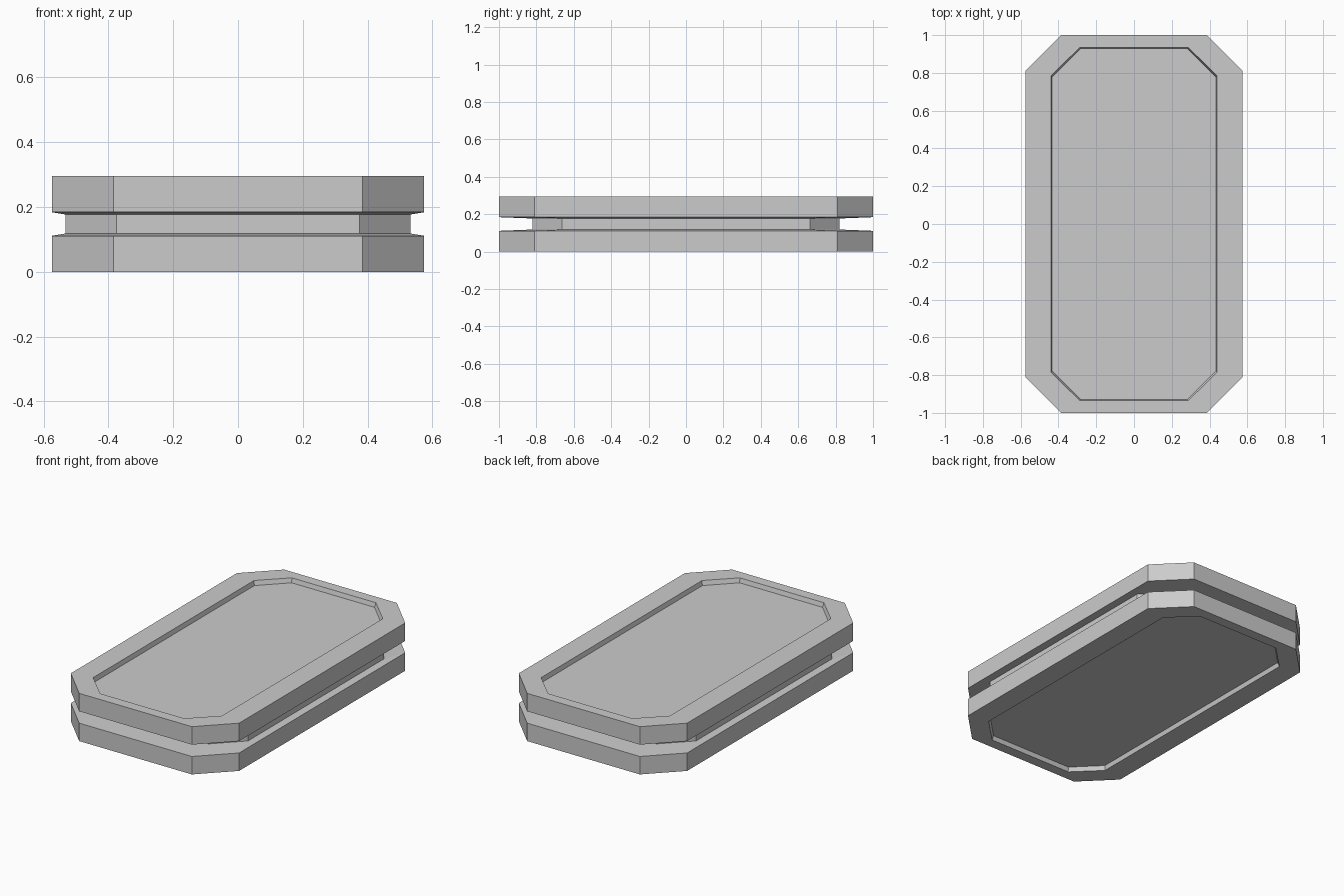
import bpy
import bmesh

cube = bpy.data.objects.get("Cube")
if cube:
    bpy.data.objects.remove(cube, do_unlink=True)

GREY = (0.6, 0.6, 0.6, 1.0)
grey = bpy.data.materials.new("light grey")
grey.use_nodes = True
grey.diffuse_color = GREY
grey.node_tree.nodes["Principled BSDF"].inputs["Base Color"].default_value = GREY

HEIGHT = 0.295


def octagon(x, y, cut_x, cut_y, z):
    """Corner points of a rectangle with its corners cut off."""
    return [(x, -cut_y, z), (x, cut_y, z), (cut_x, y, z), (-cut_x, y, z),
            (-x, cut_y, z), (-x, -cut_y, z), (-cut_x, -y, z), (cut_x, -y, z)]


def loft(name, rings, cap_first=True, cap_last=True):
    """Join stacked octagons into one flat-shaded part."""
    bm = bmesh.new()
    loops = [[bm.verts.new(p) for p in octagon(*ring)] for ring in rings]
    for a, b in zip(loops, loops[1:]):
        for i in range(len(a)):
            j = (i + 1) % len(a)
            bm.faces.new((a[i], a[j], b[j], b[i]))
    if cap_first:
        bm.faces.new(loops[0])
    if cap_last:
        bm.faces.new(loops[-1])
    bmesh.ops.recalc_face_normals(bm, faces=bm.faces)
    mesh = bpy.data.meshes.new(name)
    bm.to_mesh(mesh)
    bm.free()
    mesh.materials.append(grey)
    obj = bpy.data.objects.new(name, mesh)
    bpy.context.collection.objects.link(obj)
    return obj


# Slab outline: recessed floor, recess rim, outer walls, sloped inner face
slab = [
    (0.433, 0.928, 0.283, 0.778, HEIGHT - 0.027),
    (0.44, 0.935, 0.287, 0.785, HEIGHT),
    (0.575, 1.0, 0.385, 0.81, HEIGHT),
    (0.575, 1.0, 0.385, 0.81, 0.184),
    (0.533, 0.822, 0.375, 0.664, 0.177),
]
loft("upper_slab", slab)
loft("lower_slab", [(*ring[:4], HEIGHT - ring[4]) for ring in slab])

# Narrower core between the slabs
core = (0.533, 0.822, 0.375, 0.664)
loft("core", [(*core, 0.118), (*core, 0.177)], False, False)
